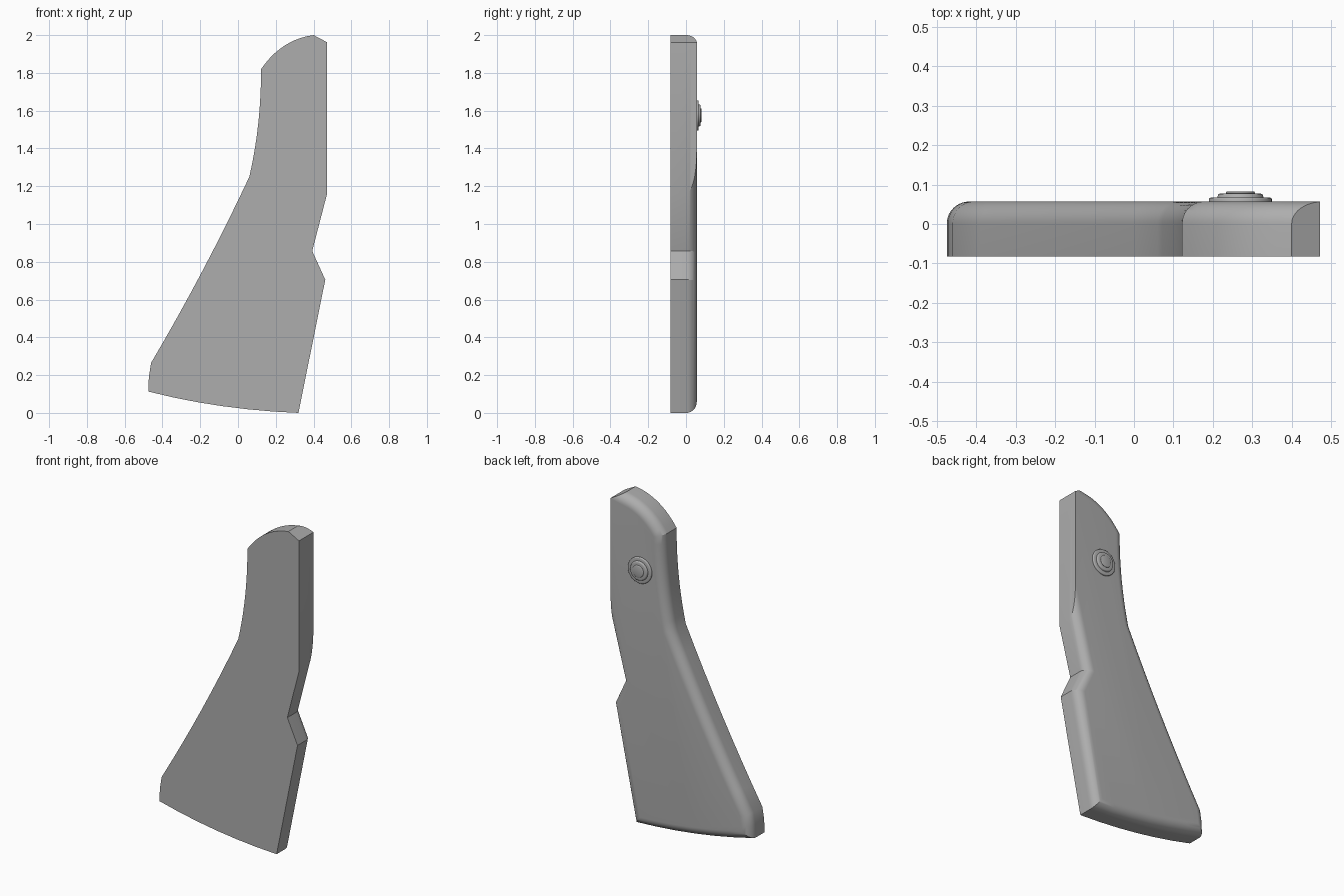
import bpy, bmesh, math
from mathutils import Vector

if "Cube" in bpy.data.objects:
    bpy.data.objects.remove(bpy.data.objects["Cube"])

FRONT, BACK, R = -0.083, 0.057, 0.056   # plate faces in y, edge rounding radius
STEPS = 10

grey = bpy.data.materials.new("plain_grey")
grey.diffuse_color = (0.42, 0.42, 0.42, 1)
grey.use_nodes = True
grey.node_tree.nodes["Principled BSDF"].inputs["Base Color"].default_value = grey.diffuse_color


def arc(a, m, b, n):
    """Smooth curve from a through m to b, leaving out b."""
    a, m, b = Vector(a), Vector(m), Vector(b)
    c = 2 * m - (a + b) / 2
    return [a * (1 - t) ** 2 + c * 2 * t * (1 - t) + b * t * t
            for t in (i / n for i in range(n))]


def finish(bm, name, angle):
    bmesh.ops.remove_doubles(bm, verts=bm.verts, dist=1e-5)
    bmesh.ops.recalc_face_normals(bm, faces=bm.faces)
    me = bpy.data.meshes.new(name)
    bm.to_mesh(me)
    bm.free()
    me.materials.append(grey)
    ob = bpy.data.objects.new(name, me)
    bpy.context.collection.objects.link(ob)
    bpy.ops.object.select_all(action='DESELECT')
    ob.select_set(True)
    bpy.context.view_layer.objects.active = ob
    bpy.ops.object.shade_smooth_by_angle(angle=math.radians(angle))


def bridge(bm, lo, hi):
    n = len(lo)
    for i in range(n):
        j = (i + 1) % n
        bm.faces.new((lo[i], lo[j], hi[j], hi[i]))


# Outline of the plate, counter-clockwise in x and z
outline = [Vector(p) for p in ((0.32, 0), (0.462, 0.705), (0.393, 0.857),
                               (0.472, 1.162), (0.472, 1.962))]
TIP = len(outline)
outline += arc((0.40, 2.0), (0.246, 1.944), (0.122, 1.82), 10)
outline += arc((0.122, 1.82), (0.107, 1.53), (0.06, 1.25), 10)
outline += arc((0.06, 1.25), (-0.188, 0.752), (-0.46, 0.265), 8)
outline += arc((-0.46, 0.265), (-0.472, 0.19), (-0.475, 0.113), 2)
outline += arc((-0.475, 0.113), (-0.085, 0.036), (0.32, 0), 6)
SQUARE = {TIP - 2, TIP - 1}     # edges that stay square: upper side and tip chamfer


def inset(d):
    """Outline moved inwards by d, except along the square edges."""
    n, pts = len(outline), []
    for i, p in enumerate(outline):
        e1 = (p - outline[i - 1]).normalized()
        e2 = (outline[(i + 1) % n] - p).normalized()
        d1 = 0 if (i - 1) % n in SQUARE else d
        d2 = 0 if i in SQUARE else d
        n1, n2 = Vector((-e1.y, e1.x)), Vector((-e2.y, e2.x))
        det = n1.x * n2.y - n1.y * n2.x
        if abs(det) < 1e-4:
            q = p + n1 * d1
        else:
            q = p + Vector((d1 * n2.y - d2 * n1.y, d2 * n1.x - d1 * n2.x)) / det
        if i == TIP and q.x > outline[TIP - 1].x:
            q = outline[TIP - 1]
        pts.append(q)
    return pts


# Plate: flat front, straight sides, rounded back edge
bm = bmesh.new()
levels = [(0, FRONT)]
for k in range(STEPS + 1):
    t = math.pi / 2 * k / STEPS
    levels.append((R * (1 - math.cos(t)), BACK - R + R * math.sin(t)))
rings = [[bm.verts.new((p.x, y, p.y)) for p in inset(d)] for d, y in levels]
for lo, hi in zip(rings, rings[1:]):
    bridge(bm, lo, hi)
bm.faces.new(rings[0])
bm.faces.new(rings[-1])
finish(bm, "grip_plate", 25)

# Stepped round rivet on the back
bm = bmesh.new()
profile = [(0.08, BACK - 0.01)]
for r, y in ((0.08, 0.067), (0.057, 0.077), (0.037, 0.083)):
    profile += [(r, y - 0.004), (r - 0.0015, y - 0.0012), (r - 0.005, y)]
    if y < 0.08:
        profile.append((r - 0.021, y))
rings = []
for r, y in profile:
    rings.append([bm.verts.new((0.27 + r * math.cos(a), y, 1.575 + r * math.sin(a)))
                  for a in (2 * math.pi * i / 40 for i in range(40))])
for lo, hi in zip(rings, rings[1:]):
    bridge(bm, lo, hi)
bm.faces.new(rings[0])
bm.faces.new(rings[-1])
finish(bm, "rivet", 50)
